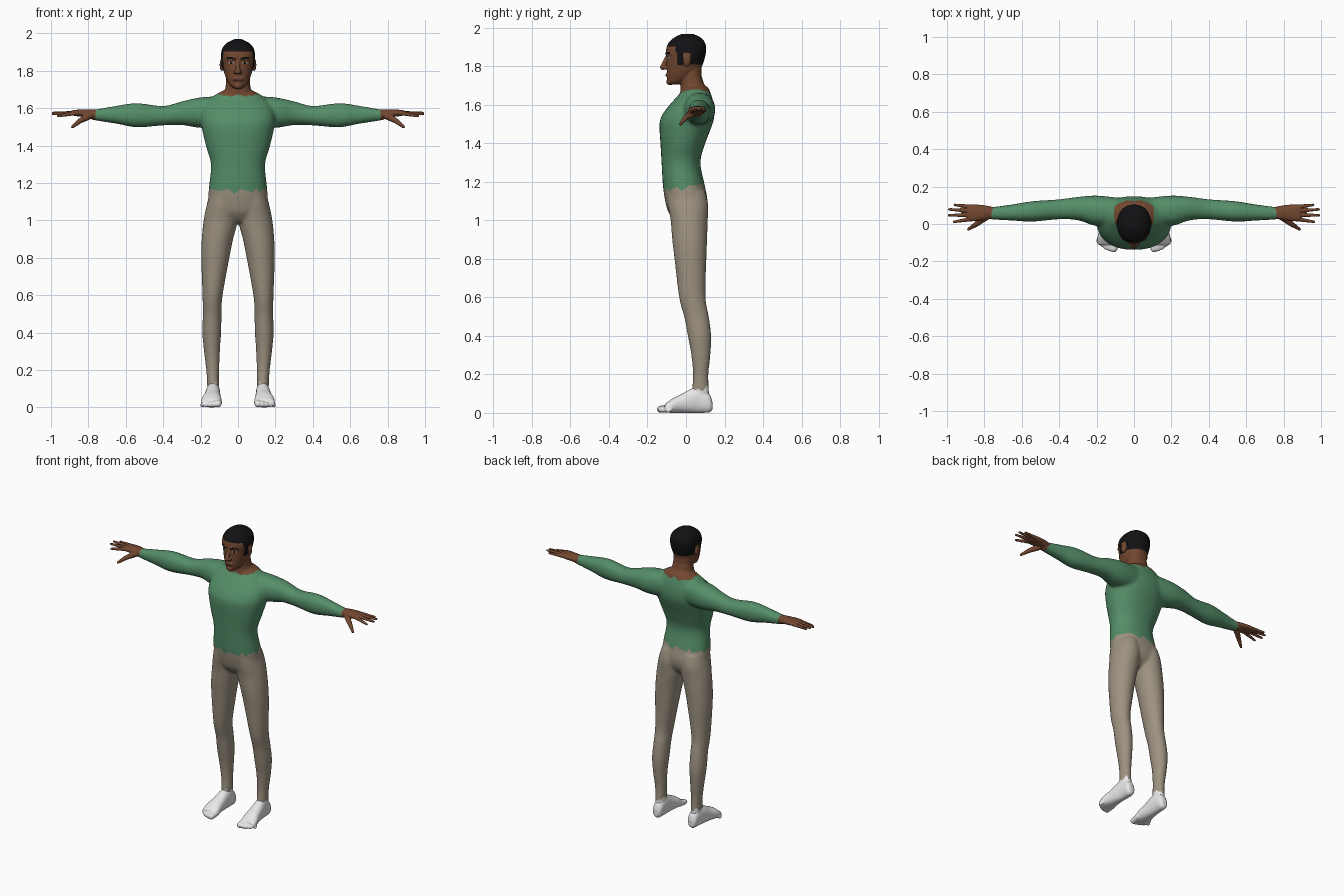
import bpy, bmesh, math
from mathutils import Vector, Matrix

cube = bpy.data.objects.get("Cube")
if cube:
    bpy.data.objects.remove(cube, do_unlink=True)


def material(name, colour):
    mat = bpy.data.materials.new(name)
    mat.use_nodes = True
    mat.diffuse_color = (*colour, 1)
    mat.node_tree.nodes["Principled BSDF"].inputs["Base Color"].default_value = (*colour, 1)
    return mat


MATS = {
    "shirt": material("shirt green", (.09, .27, .14)),
    "trousers": material("trouser taupe", (.34, .29, .22)),
    "skin": material("brown skin", (.17, .064, .03)),
    "hair": material("black hair", (.006, .006, .007)),
    "sock": material("sock white", (.82, .82, .82)),
    "eye": material("eye white", (.5, .47, .43)),
    "lip": material("dark lips", (.11, .036, .022)),
}


def spline(rows, steps=5):
    """Smoothly interpolate a list of sections."""
    out = []
    for i in range(len(rows) - 1):
        quad = [Vector(rows[min(max(i + k, 0), len(rows) - 1)]) for k in (-1, 0, 1, 2)]
        p, a, b, q = quad
        for s in range(steps):
            t = s / steps
            out.append(a + (b - p) * t / 2 + (p - a * 2.5 + b * 2 - q / 2) * t ** 2
                       + ((a - b) * 3 + q - p) / 2 * t ** 3)
    return out + [Vector(rows[-1])]


def loft(bm, axis, rows, side=1, power=2.2, n=32):
    """Closed skin over sections (position, min, max, min, max) along an axis."""
    rings = []
    for t, a0, a1, b0, b1 in spline(rows):
        ring = []
        for i in range(n):
            ang = math.tau * i / n
            c, s = math.cos(ang), math.sin(ang)
            a = (a0 + a1) / 2 + (a1 - a0) / 2 * math.copysign(abs(c) ** (2 / power), c)
            b = (b0 + b1) / 2 + (b1 - b0) / 2 * math.copysign(abs(s) ** (2 / power), s)
            x, y, z = {"x": (t, a, b), "y": (a, t, b), "z": (a, b, t)}[axis]
            ring.append(bm.verts.new((x * side, y, z)))
        rings.append(ring)
    faces = [bm.faces.new(rings[0]), bm.faces.new(rings[-1])]
    for lo, hi in zip(rings, rings[1:]):
        for i in range(n):
            j = (i + 1) % n
            faces.append(bm.faces.new((lo[i], lo[j], hi[j], hi[i])))
    bmesh.ops.recalc_face_normals(bm, faces=faces)


def column(bm, rows, power=2.2):
    """Upright loft, symmetric in x: (z, half width, front, back)."""
    loft(bm, "z", [(z, -w, w, y0, y1) for z, w, y0, y1 in rows], power=power)


def ball(bm, centre, size):
    scale = Matrix.Diagonal((*size, 1))
    bmesh.ops.create_icosphere(bm, subdivisions=3, radius=1,
                               matrix=Matrix.Translation(centre) @ scale)


def limb(bm, a, b, ra, rb, side=1):
    """Tapered capsule between two points."""
    a, b = (Vector((p[0] * side, p[1], p[2])) for p in (a, b))
    d = b - a
    turn = d.to_track_quat("Z", "Y").to_matrix().to_4x4()
    bmesh.ops.create_cone(bm, cap_ends=True, segments=16, radius1=ra, radius2=rb,
                          depth=d.length, matrix=Matrix.Translation((a + b) / 2) @ turn)
    ball(bm, a, (ra,) * 3)
    ball(bm, b, (rb,) * 3)


def finish(bm, name, voxel, smooth, rule):
    """Fuse the pieces into one skin, relax it and colour faces by a rule."""
    mesh = bpy.data.meshes.new(name)
    bm.to_mesh(mesh)
    bm.free()
    obj = bpy.data.objects.new(name, mesh)
    bpy.context.collection.objects.link(obj)
    mod = obj.modifiers.new("fuse", "REMESH")
    mod.mode = "VOXEL"
    mod.voxel_size = voxel
    mod = obj.modifiers.new("relax", "SMOOTH")
    mod.factor = .5
    mod.iterations = smooth
    bpy.context.view_layer.update()
    fused = bpy.data.meshes.new_from_object(obj.evaluated_get(bpy.context.evaluated_depsgraph_get()))
    obj.modifiers.clear()
    obj.data = fused
    fused.name = name
    fused.materials.clear()
    keys = list(MATS)
    used = []
    for poly in fused.polygons:
        key = rule(*poly.center)
        if key not in used:
            used.append(key)
            fused.materials.append(MATS[key])
        poly.material_index = used.index(key)
        poly.use_smooth = True


def jag(u):
    """Ragged edge made of two triangle waves."""
    return abs((u * 22) % 2 - 1) * .022 + abs((u * 37) % 2 - 1) * .014 - .018


# Torso, arms and legs
body = bmesh.new()
column(body, [
    (.99, .06, -.05, .06), (1.04, .13, -.09, .1), (1.1, .158, -.108, .112),
    (1.18, .155, -.12, .098), (1.3, .145, -.127, .075), (1.4, .172, -.133, .1),
    (1.5, .195, -.138, .138), (1.55, .2, -.122, .148), (1.6, .19, -.085, .145),
    (1.65, .15, -.04, .132), (1.685, .1, -.015, .118), (1.7, .06, 0, .1)])
column(body, [(1.6, .09, -.02, .12), (1.68, .072, -.028, .1), (1.76, .062, -.025, .08)])
for side in (1, -1):
    loft(body, "x", [
        (.08, 0, .14, 1.5, 1.665), (.2, -.01, .152, 1.495, 1.658), (.3, .02, .145, 1.51, 1.637),
        (.4, .025, .132, 1.508, 1.612), (.54, .013, .122, 1.498, 1.627),
        (.65, .018, .105, 1.517, 1.613), (.76, .024, .091, 1.534, 1.594),
        (.79, .024, .094, 1.542, 1.592)], side)
    loft(body, "z", [
        (1.15, .0, .15, -.1, .1), (1.08, -.005, .168, -.095, .116), (1, .0, .184, -.08, .113),
        (.9, .026, .194, -.072, .11), (.8, .046, .197, -.06, .106), (.6, .082, .19, -.036, .102),
        (.5, .088, .188, -.01, .119), (.4, .09, .191, .009, .131), (.3, .097, .182, .027, .127),
        (.2, .1, .17, .036, .117), (.12, .101, .165, .03, .12), (.05, .1, .165, .02, .122)],
        side, power=2)


def body_colour(x, y, z):
    around = math.atan2(y, abs(x) - .13) / 5 if z < .3 else x + y
    if abs(x) > .765 + jag(y) / 2 or (abs(x) < .105 and z > 1.668 + jag(x) / 2):
        return "skin"
    if z > 1.17 + .1 * y + jag(around):
        return "shirt"
    return "trousers" if z > .125 + jag(around) else "sock"


finish(body, "body", .0075, 12, body_colour)

# Head with nose, brow, lips, chin and ears
head = bmesh.new()
column(head, [
    (1.705, .022, -.085, -.03), (1.72, .042, -.095, 0), (1.75, .06, -.099, .045),
    (1.79, .074, -.1, .078), (1.84, .085, -.1, .097), (1.88, .091, -.104, .104),
    (1.92, .084, -.092, .1), (1.95, .058, -.06, .075), (1.969, .02, -.02, .035)])
column(head, [(1.66, .068, -.025, .098), (1.74, .064, -.028, .082), (1.82, .06, -.01, .08)])
limb(head, (0, -.098, 1.85), (0, -.121, 1.795), .009, .014)
limb(head, (-.018, -.095, 1.754), (.018, -.095, 1.754), .011, .011)
ball(head, (0, -.083, 1.72), (.022, .02, .018))
for side in (1, -1):
    ball(head, (side * .013, -.108, 1.793), (.011, .013, .01))
    ball(head, (side * .087, .004, 1.832), (.011, .02, .034))
    limb(head, (.018, -.096, 1.866), (.058, -.073, 1.866), .012, .011, side)


def head_colour(x, y, z):
    w = abs(x)
    ear = w > .078 and -.014 < y < .024 and z < 1.866
    hairline = 1.81 if y > .02 else 1.87 if y > -.055 else 1.903
    sideburn = -.045 < y < -.014 and z > 1.805 and w > .06
    if (z > hairline and not ear) or sideburn:
        return "hair"
    if y < -.045:
        if .012 < w < .062 and abs(z - 1.867 - .1 * (w - .03)) < .005:
            return "hair"
        dx, dz = (w - .036) / .015, (z - 1.843) / .0065
        if dx * dx + dz * dz < 1:
            return "hair" if abs(dx) < .42 else "eye"
        if y < -.08 and w < .028 and abs(z - 1.754) < .009 - w * .15:
            return "lip"
    return "skin"


finish(head, "head", .0032, 4, head_colour)

# Hands and feet
for side, label in ((1, "left"), (-1, "right")):
    hand = bmesh.new()
    loft(hand, "x", [(.75, .028, .09, 1.54, 1.592), (.8, .022, .1, 1.55, 1.594),
                     (.86, .014, .105, 1.557, 1.592), (.89, .018, .1, 1.562, 1.588)], side)
    tips = [(.962, .012, 1.558), (.99, .047, 1.57), (.988, .078, 1.575), (.958, .102, 1.573)]
    for i, tip in enumerate(tips):
        limb(hand, (.87, .026 + i * .022, 1.574), tip, .012, .007, side)
    limb(hand, (.79, .04, 1.562), (.845, -.002, 1.532), .02, .014, side)
    limb(hand, (.845, -.002, 1.532), (.885, -.028, 1.5), .014, .008, side)
    finish(hand, label + "_hand", .0035, 3, lambda x, y, z: "skin")

    foot = bmesh.new()
    loft(foot, "y", [(.137, .115, .15, .015, .06), (.12, .1, .163, .002, .1),
                     (.07, .096, .168, 0, .135), (.03, .095, .174, 0, .127),
                     (-.02, .092, .182, 0, .1), (-.07, .088, .195, 0, .075),
                     (-.11, .09, .195, .002, .045)], side)
    for i in range(5):
        x = .104 + i * .021
        r = .019 - i * .002
        limb(foot, (x, -.08, r + .008), (x + .003, -.132 + i * i * .0025, r), r, r, side)
    finish(foot, label + "_foot", .005, 3, lambda x, y, z: "sock")
